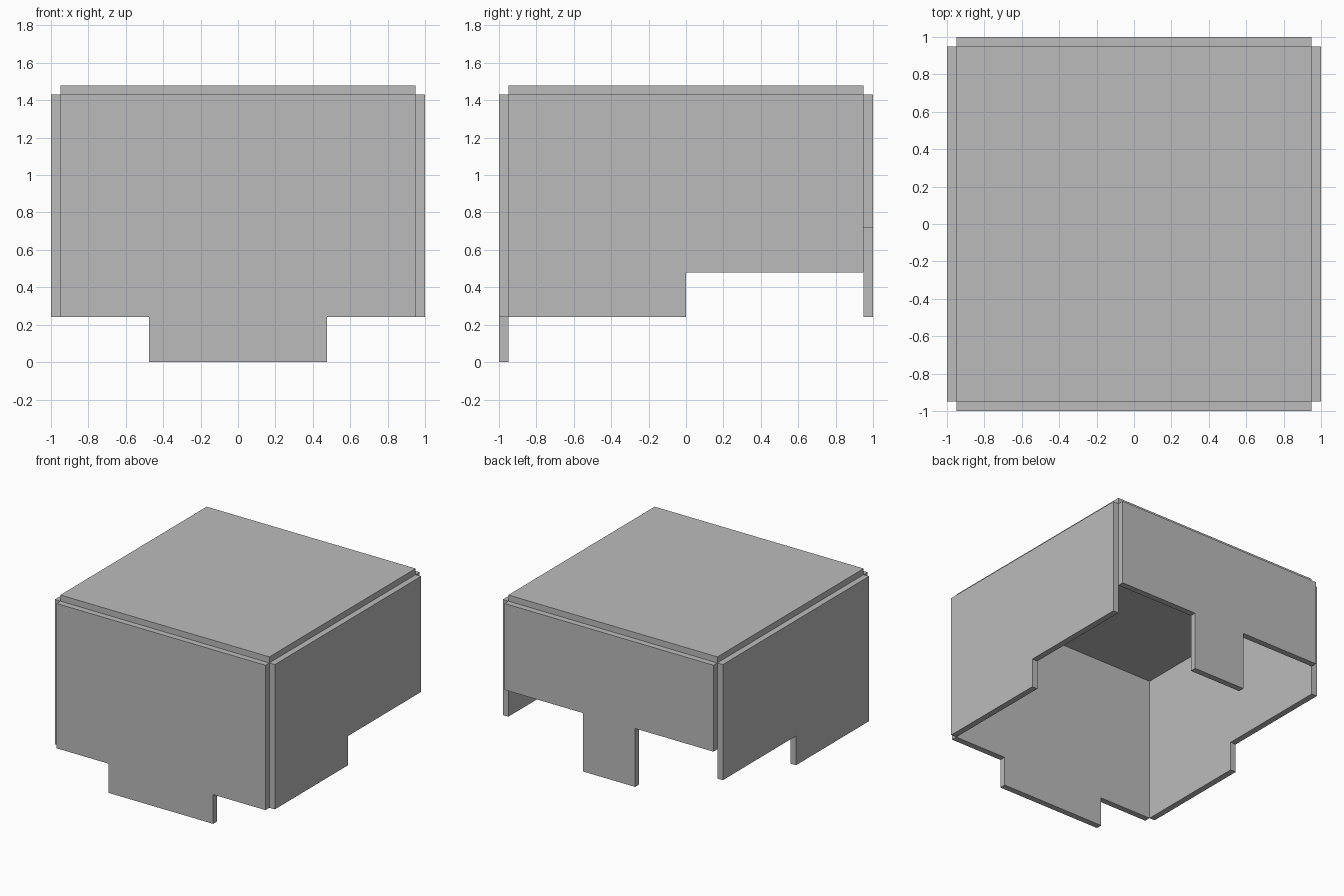
import bpy
import bmesh
from mathutils import Vector

old = bpy.data.objects.get("Cube")
if old:
    bpy.data.objects.remove(old, do_unlink=True)

grey = bpy.data.materials.new("plain grey")
grey.use_nodes = True
colour = (0.5, 0.5, 0.5, 1)
grey.diffuse_color = colour
grey.node_tree.nodes["Principled BSDF"].inputs["Base Color"].default_value = colour

T = 0.05            # panel thickness
W = 0.95            # half width of every panel
TOP = 1.43          # upper edge of the walls
LOW, MID, HIGH = 0.24, 0.48, 0.72


def panel(name, outline, place, push):
    """Extrude a flat outline, placed in space by a function, along push."""
    bm = bmesh.new()
    face = bm.faces.new([bm.verts.new(place(a, b)) for a, b in outline])
    new = bmesh.ops.extrude_face_region(bm, geom=[face], use_keep_orig=True)["geom"]
    verts = [g for g in new if isinstance(g, bmesh.types.BMVert)]
    bmesh.ops.translate(bm, verts=verts, vec=Vector(push))
    bmesh.ops.recalc_face_normals(bm, faces=bm.faces)
    mesh = bpy.data.meshes.new(name)
    bm.to_mesh(mesh)
    bm.free()
    mesh.materials.append(grey)
    bpy.context.collection.objects.link(bpy.data.objects.new(name, mesh))


def tabbed(bottom, tab_half, tab_end):
    """Wall outline with a centred tab hanging from its lower edge."""
    return [(-W, TOP), (-W, bottom), (-tab_half, bottom), (-tab_half, tab_end),
            (tab_half, tab_end), (tab_half, bottom), (W, bottom), (W, TOP)]


# Lid
panel("top_panel", [(-W, -W), (W, -W), (W, W), (-W, W)],
      lambda a, b: (a, b, TOP), (0, 0, T))

# Front and back walls with hanging tabs
panel("front_panel", tabbed(LOW, W / 2, 0), lambda a, b: (a, -W, b), (0, -T, 0))
panel("back_panel", tabbed(HIGH, W / 4, LOW), lambda a, b: (a, W, b), (0, T, 0))

# Side walls, stepped up towards the back
stepped = [(-W, TOP), (-W, LOW), (0, LOW), (0, MID), (W, MID), (W, TOP)]
for name, s in (("left_panel", 1), ("right_panel", -1)):
    panel(name, stepped, lambda a, b: (s * W, a, b), (s * T, 0, 0))
